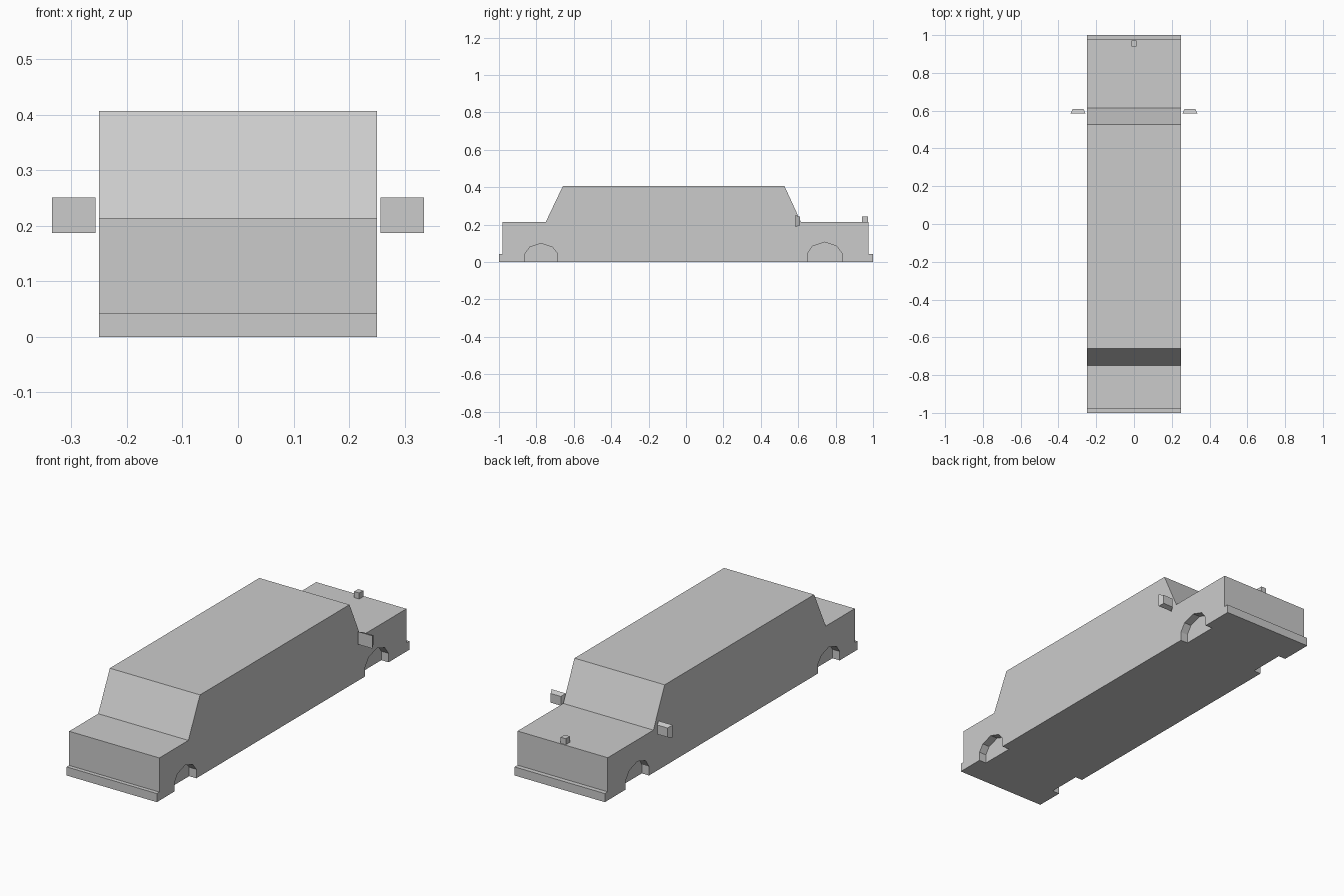
import bpy, bmesh

if "Cube" in bpy.data.objects:
    bpy.data.objects.remove(bpy.data.objects["Cube"])


def extrude_profile(name, pts, x0, x1):
    """Extrude a (y, z) outline along x into a closed solid."""
    bm = bmesh.new()
    face = bm.faces.new([bm.verts.new((x0, y, z)) for y, z in pts])
    ret = bmesh.ops.extrude_face_region(bm, geom=[face])
    verts = [g for g in ret["geom"] if isinstance(g, bmesh.types.BMVert)]
    bmesh.ops.translate(bm, verts=verts, vec=(x1 - x0, 0, 0))
    return finish(name, bm)


def finish(name, bm):
    bmesh.ops.recalc_face_normals(bm, faces=bm.faces)
    mesh = bpy.data.meshes.new(name)
    bm.to_mesh(mesh)
    bm.free()
    obj = bpy.data.objects.new(name, mesh)
    bpy.context.collection.objects.link(obj)
    return obj


def tapered_box(name, center, size, taper=(1, 1)):
    """Box whose +y end is scaled in x and z by taper."""
    bm = bmesh.new()
    bmesh.ops.create_cube(bm, size=1)
    for v in bm.verts:
        tx, tz = taper if v.co.y > 0 else (1, 1)
        v.co.x = center[0] + v.co.x * size[0] * tx
        v.co.y = center[1] + v.co.y * size[1]
        v.co.z = center[2] + v.co.z * size[2] * tz
    return finish(name, bm)


# Car body with the bumper lips at both ends
body = extrude_profile("car_body", [
    (-1, 0), (-1, 0.043), (-0.98, 0.043), (-0.98, 0.214), (-0.75, 0.214),
    (-0.658, 0.407), (0.526, 0.407), (0.615, 0.214), (0.977, 0.214),
    (0.977, 0.043), (1, 0.043), (1, 0)], -0.25, 0.25)

# Shallow wheel arches cut into both sides
arches = {
    "rear": [(-0.86, -0.1), (-0.86, 0.045), (-0.835, 0.08), (-0.775, 0.1),
             (-0.715, 0.08), (-0.687, 0.045), (-0.687, -0.1)],
    "front": [(0.65, -0.1), (0.65, 0.045), (0.677, 0.085), (0.742, 0.106),
              (0.805, 0.085), (0.835, 0.045), (0.835, -0.1)],
}
for end, outline in arches.items():
    for side in (-1, 1):
        cutter = extrude_profile(end + "_arch_cutter", outline, side * 0.21, side * 0.3)
        mod = body.modifiers.new("arch", "BOOLEAN")
        mod.operation = "DIFFERENCE"
        mod.solver = "EXACT"
        mod.object = cutter
        bpy.context.view_layer.objects.active = body
        bpy.ops.object.modifier_apply(modifier=mod.name)
        bpy.data.objects.remove(cutter)

# Side mirrors, tapering forward
for label, side in (("left", -1), ("right", 1)):
    tapered_box(label + "_mirror", (side * 0.296, 0.597, 0.219),
                (0.079, 0.024, 0.064), (0.72, 0.72))

# Hood ornament
tapered_box("hood_ornament", (0, 0.956, 0.228), (0.028, 0.032, 0.032))
